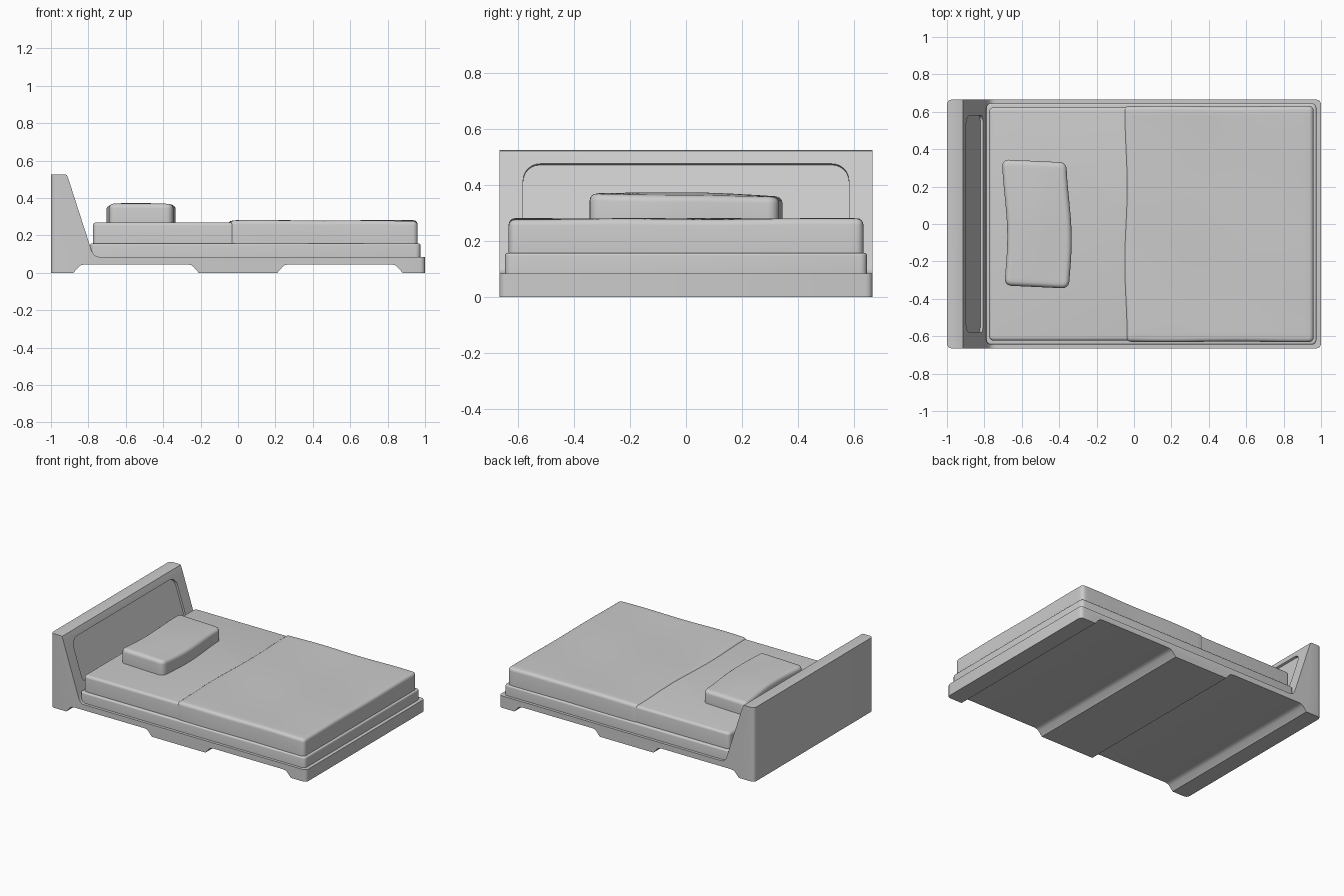
import bpy, bmesh, math
from mathutils import Vector

if "Cube" in bpy.data.objects:
    bpy.data.objects.remove(bpy.data.objects["Cube"])


def finish(name, bm):
    bmesh.ops.recalc_face_normals(bm, faces=bm.faces[:])
    me = bpy.data.meshes.new(name)
    bm.to_mesh(me)
    bm.free()
    ob = bpy.data.objects.new(name, me)
    bpy.context.collection.objects.link(ob)
    return ob


def smooth(ob, angle=35):
    bpy.ops.object.select_all(action='DESELECT')
    ob.select_set(True)
    bpy.context.view_layer.objects.active = ob
    bpy.ops.object.shade_smooth_by_angle(angle=math.radians(angle))


def prism(bm, pts, offset):
    face = bm.faces.new([bm.verts.new(p) for p in pts])
    ext = bmesh.ops.extrude_face_region(bm, geom=[face])['geom']
    moved = [g for g in ext if isinstance(g, bmesh.types.BMVert)]
    bmesh.ops.translate(bm, verts=moved, vec=offset)


def rounded_box(name, lo, hi, corner, rim, cuts=(0, 0), deform=None):
    """Box with rounded upright corners and a rounded top rim, optionally deformed."""
    lo, hi = Vector(lo), Vector(hi)
    bm = bmesh.new()
    bmesh.ops.create_cube(bm, size=1)
    for v in bm.verts:
        v.co = (lo + hi) / 2 + v.co * (hi - lo)
    up = [e for e in bm.edges if abs(e.verts[0].co.z - e.verts[1].co.z) > 1e-4]
    bmesh.ops.bevel(bm, geom=up, offset=corner, segments=4, profile=0.5, affect='EDGES')
    top = [e for e in bm.edges if min(v.co.z for v in e.verts) > hi.z - 1e-4]
    bmesh.ops.bevel(bm, geom=top, offset=rim, segments=4, profile=0.5, affect='EDGES')
    for axis, n in enumerate(cuts):
        for i in range(1, n):
            co, no = Vector(lo), Vector((0, 0, 0))
            co[axis] += (hi[axis] - lo[axis]) * i / n
            no[axis] = 1
            bmesh.ops.bisect_plane(bm, geom=bm.verts[:] + bm.edges[:] + bm.faces[:],
                                   plane_co=co, plane_no=no)
    if deform:
        for v in bm.verts:
            v.co = deform(v.co.copy())
    ob = finish(name, bm)
    smooth(ob)
    return ob


def arc(cx, cz, r, a0, a1, n=6):
    return [(cx + r * math.cos(math.radians(a0 + (a1 - a0) * i / n)),
             cz + r * math.sin(math.radians(a0 + (a1 - a0) * i / n))) for i in range(n + 1)]


# Bed frame: side profile with headboard, extruded across the width
W = 0.665
slope_top, slope_low = Vector((-0.915, 0, 0.525)), Vector((-0.79, 0, 0.14))
profile = [(-1, 0), (-1, 0.525), (-0.92, 0.525), (-0.915, 0.522), (-0.906, 0.5), (-0.79, 0.14),
           (-0.782, 0.115), (-0.772, 0.099), (-0.757, 0.088), (-0.74, 0.085), (1, 0.085)]
right_arch = [(1, 0), (0.88, 0), (0.852, 0.032), (0.838, 0.042), (0.815, 0.045),
              (0.275, 0.045), (0.252, 0.042), (0.238, 0.032), (0.21, 0)]
profile += right_arch + [(-x, z) for x, z in reversed(right_arch[1:])]
bm = bmesh.new()
prism(bm, [(x, -W, z) for x, z in profile], (0, 2 * W, 0))
upright = [e for e in bm.edges
           if all(abs(abs(v.co.x) - 1) < 1e-4 for v in e.verts)
           and abs(e.verts[0].co.z - e.verts[1].co.z) > 0.05]
bmesh.ops.bevel(bm, geom=upright, offset=0.025, segments=4, profile=0.5, affect='EDGES')
frame = finish("bed_frame", bm)

# Shallow rounded panel recess in the sloping headboard face
down = (slope_low - slope_top).normalized()
out = Vector((-down.z, 0, down.x))
h, top_d, low_d, r = 0.58, 0.052, 0.345, 0.06
outline = (arc(h - r, top_d + r, r, -90, 0) + arc(h - 0.03, low_d - 0.03, 0.03, 0, 90))
outline += [(-y, d) for y, d in reversed(outline)]
bm = bmesh.new()
prism(bm, [slope_top + down * d + Vector((0, y, 0)) - out * 0.014 for y, d in outline], out * 0.06)
cutter = finish("panel_cutter", bm)
cutter.hide_render = True
cutter.hide_set(True)
mod = frame.modifiers.new("panel_recess", 'BOOLEAN')
mod.object = cutter
mod.operation = 'DIFFERENCE'
mod.solver = 'EXACT'
smooth(frame)

# Base and mattress
rounded_box("bed_base", (-0.79, -0.645, 0.08), (0.975, 0.645, 0.158), 0.025, 0.01)
rounded_box("mattress", (-0.775, -0.624, 0.155), (0.953, 0.624, 0.27), 0.025, 0.018)


# Blanket: slightly wavy sheet over the foot end
def drape(p):
    k = max(0, (p.z - 0.16) / 0.118)
    p.z += k * 0.003 * (math.sin(7 * p.x + 4 * p.y) * math.cos(5 * p.y - 3 * p.x))
    p.y += 0.002 * math.sin(9 * p.x) * (1 if p.y > 0 else -1)
    if p.x < 0.0:
        p.x += 0.007 * math.sin(8 * p.y)
    return p


rounded_box("blanket", (-0.048, -0.63, 0.157), (0.96, 0.63, 0.279), 0.025, 0.022, (20, 24), drape)
bpy.data.objects["blanket"].location.z = 0


# Pillow: soft block, lower toward the back end, gently bent
def plump(p):
    t = p.y / 0.34
    k = (p.z - 0.265) / 0.105
    u = (p.x + 0.515) / 0.17
    p.z += k * (-0.012 * max(0, t) ** 1.5 + 0.004 * (1 - t * t) * (1 - u * u)
                - 0.008 * max(0, u) * (1 - t * t))
    p.x += 0.012 * math.cos(t * 2.6 + 0.5) - 0.003 * t
    p.y -= 0.008 * u
    return p


rounded_box("pillow", (-0.69, -0.337, 0.265), (-0.346, 0.337, 0.37), 0.035, 0.025, (12, 16), plump)
